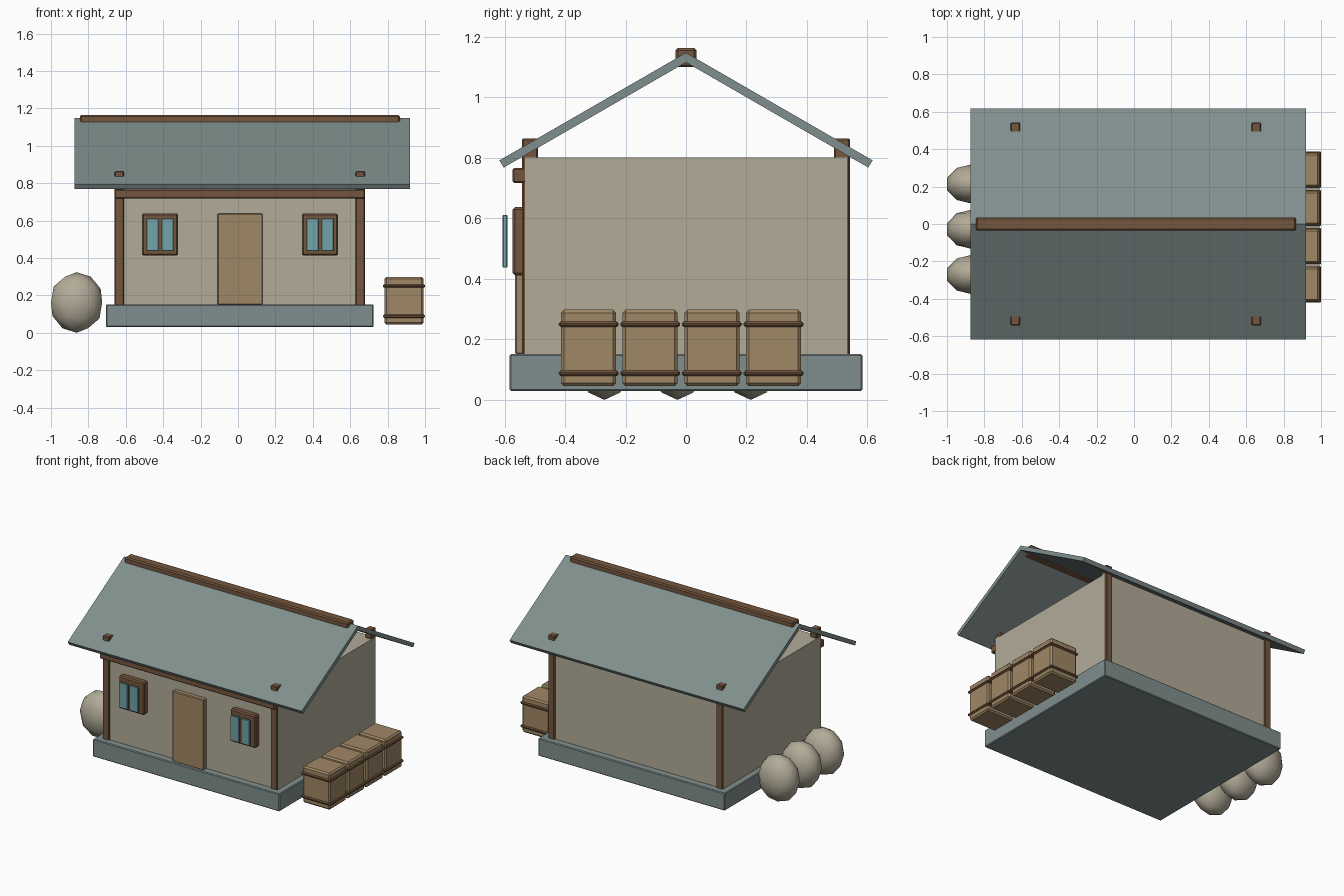
import bpy, bmesh

if "Cube" in bpy.data.objects:
    bpy.data.objects.remove(bpy.data.objects["Cube"])


def material(name, r, g, b):
    lin = [((c / 255 + 0.055) / 1.055) ** 2.4 for c in (r, g, b)]
    m = bpy.data.materials.new(name)
    m.diffuse_color = (*lin, 1)
    m.use_nodes = True
    m.node_tree.nodes["Principled BSDF"].inputs["Base Color"].default_value = m.diffuse_color
    return m


SLATE = material("slate", 128, 143, 141)
PLASTER = material("plaster", 178, 171, 152)
TIMBER = material("timber", 116, 86, 61)
PALE_WOOD = material("pale wood", 160, 135, 101)
GLASS = material("window glass", 115, 163, 168)


def finish(name, bm, mat):
    mesh = bpy.data.meshes.new(name)
    bm.to_mesh(mesh)
    bm.free()
    mesh.materials.append(mat)
    ob = bpy.data.objects.new(name, mesh)
    bpy.context.collection.objects.link(ob)
    return ob


def box(name, x, y, z, mat, bevel=0.005):
    """Box given by its (min, max) along each axis, with a small edge bevel."""
    bm = bmesh.new()
    bmesh.ops.create_cube(bm, size=1)
    for v in bm.verts:
        v.co = [a + (b - a) * (c + 0.5) for c, (a, b) in zip(v.co, (x, y, z))]
    ob = finish(name, bm, mat)
    if bevel:
        mod = ob.modifiers.new("bevel", "BEVEL")
        mod.width = bevel
        mod.segments = 1
    return ob


# House body
box("foundation", (-0.705, 0.725), (-0.583, 0.583), (0.03, 0.152), SLATE)
box("walls", (-0.66, 0.68), (-0.532, 0.532), (0.14, 0.802), PLASTER, 0)
for i, x in enumerate((-0.634, 0.654)):
    for j, y in enumerate((-0.516, 0.516)):
        box(f"corner_post_{i}{j}", (x - 0.025, x + 0.025),
            (y - 0.026, y + 0.026), (0.14, 0.865), TIMBER)
box("front_beam", (-0.66, 0.68), (-0.573, -0.52), (0.717, 0.766), TIMBER)
box("door", (-0.109, 0.132), (-0.565, -0.52), (0.15, 0.638), PALE_WOOD)

# Windows: timber frame with two panes set out in front
for i, x in enumerate((-0.417, 0.438)):
    box(f"window_frame_{i}", (x - 0.097, x + 0.097), (-0.573, -0.52), (0.412, 0.637), TIMBER, 0.008)
    for j, c in enumerate((-0.04, 0.04)):
        box(f"window_pane_{i}{j}", (x + c - 0.032, x + c + 0.032),
            (-0.606, -0.591), (0.437, 0.611), GLASS, 0.002)

# Roof: chevron profile extruded along x
profile = [(-0.617, 0.792), (0, 1.148), (0.617, 0.792),
           (0.603, 0.768), (0, 1.116), (-0.603, 0.768)]
bm = bmesh.new()
ends = [[bm.verts.new((x, y, z)) for y, z in profile] for x in (-0.873, 0.92)]
for k in range(6):
    n = (k + 1) % 6
    bm.faces.new((ends[0][k], ends[0][n], ends[1][n], ends[1][k]))
for e in ends:
    bm.faces.new((e[0], e[1], e[4], e[5]))
    bm.faces.new((e[1], e[2], e[3], e[4]))
bmesh.ops.recalc_face_normals(bm, faces=bm.faces)
finish("roof", bm, SLATE)
box("ridge_beam", (-0.846, 0.866), (-0.035, 0.035), (1.1, 1.164), TIMBER, 0.008)

# Row of crates with two straps each
for i in range(4):
    y = -0.322 + i * 0.2037
    box(f"crate_{i}", (0.783, 0.992), (y - 0.091, y + 0.091), (0.045, 0.298), PALE_WOOD, 0.01)
    for j, z in enumerate((0.088, 0.25)):
        box(f"crate_strap_{i}{j}", (0.775, 1.0), (y - 0.099, y + 0.099),
            (z - 0.009, z + 0.009), TIMBER, 0.006)

# Row of rounded sacks
for i, y in enumerate((-0.27, -0.028, 0.214)):
    bm = bmesh.new()
    bmesh.ops.create_icosphere(bm, subdivisions=2, radius=1)
    for v in bm.verts:
        v.co = (-0.863 + v.co.x * 0.144, y + v.co.y * 0.106, 0.162 + v.co.z * 0.162)
    for f in bm.faces:
        f.smooth = True
    finish(f"sack_{i}", bm, PLASTER)
